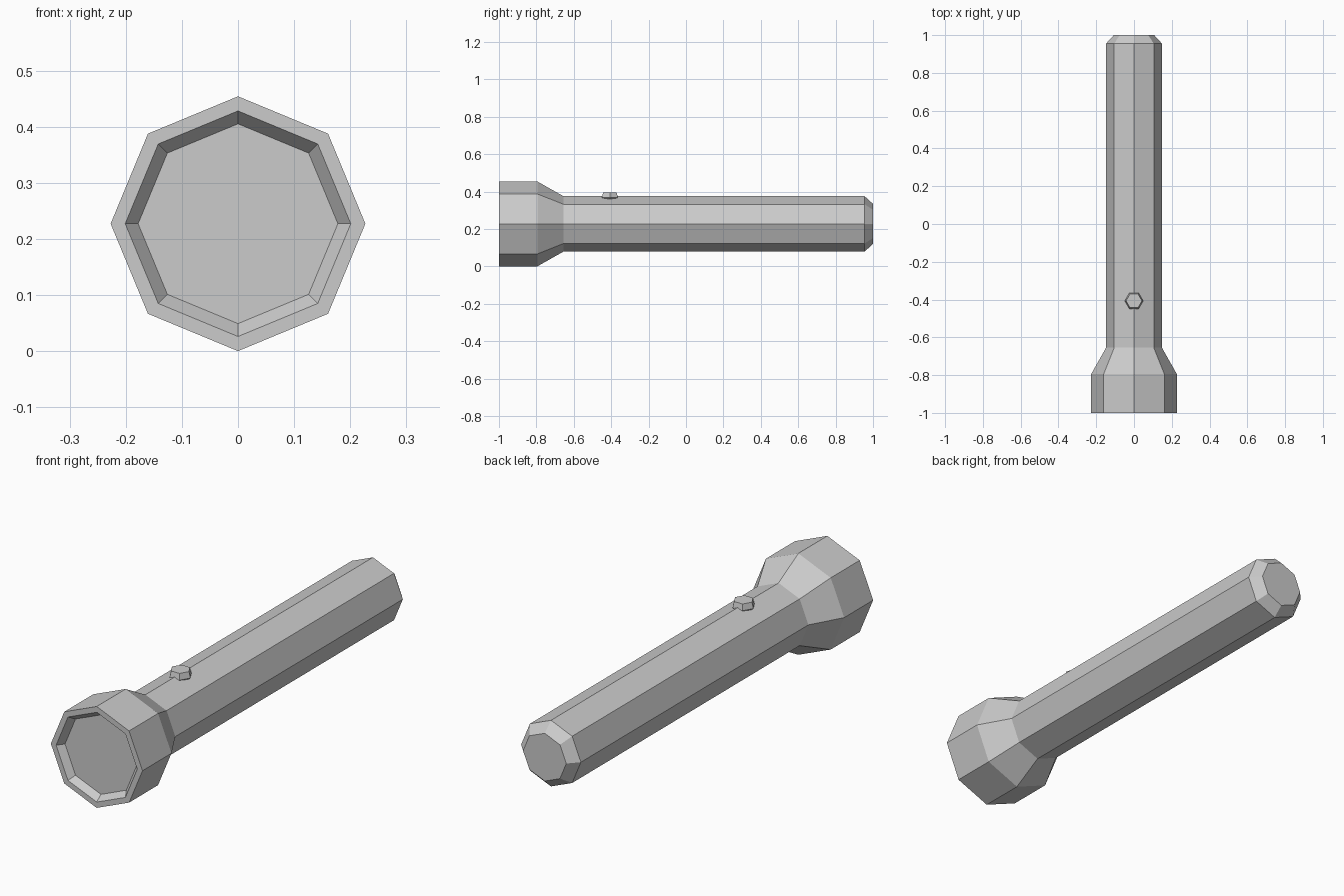
import bpy, bmesh
from math import cos, sin, pi

cube = bpy.data.objects.get("Cube")
if cube:
    bpy.data.objects.remove(cube)

# One flat grey for the whole torch
grey = bpy.data.materials.new("grey")
grey.use_nodes = True
colour = (0.6, 0.6, 0.6, 1)
grey.diffuse_color = colour
grey.node_tree.nodes["Principled BSDF"].inputs["Base Color"].default_value = colour


def lathe(name, profile, sides, place):
    """Skin rings of (radius, height) and cap both ends."""
    bm = bmesh.new()
    rings = [[bm.verts.new(place(r * cos(2 * pi * i / sides),
                                 r * sin(2 * pi * i / sides), h))
              for i in range(sides)] for r, h in profile]
    for a, b in zip(rings, rings[1:]):
        for i in range(sides):
            j = (i + 1) % sides
            bm.faces.new((a[i], a[j], b[j], b[i]))
    bm.faces.new(rings[0])
    bm.faces.new(rings[-1])
    bmesh.ops.recalc_face_normals(bm, faces=bm.faces)
    mesh = bpy.data.meshes.new(name)
    bm.to_mesh(mesh)
    bm.free()
    mesh.materials.append(grey)
    obj = bpy.data.objects.new(name, mesh)
    bpy.context.collection.objects.link(obj)
    return obj


HEAD_R = 0.227

# Octagonal body: recessed lens, rim, head, neck, handle, bevelled tail
lathe("torch_body",
      [(0.178, -0.97), (0.201, -1), (HEAD_R, -1), (HEAD_R, -0.795),
       (0.148, -0.655), (0.148, 0.955), (0.107, 1)],
      8, lambda u, v, h: (u, h, v + HEAD_R))

# Hexagonal switch on top of the handle
lathe("switch_button",
      [(0.03, 0.352), (0.049, 0.368), (0.042, 0.395)],
      6, lambda u, v, h: (u, v - 0.407, h))
